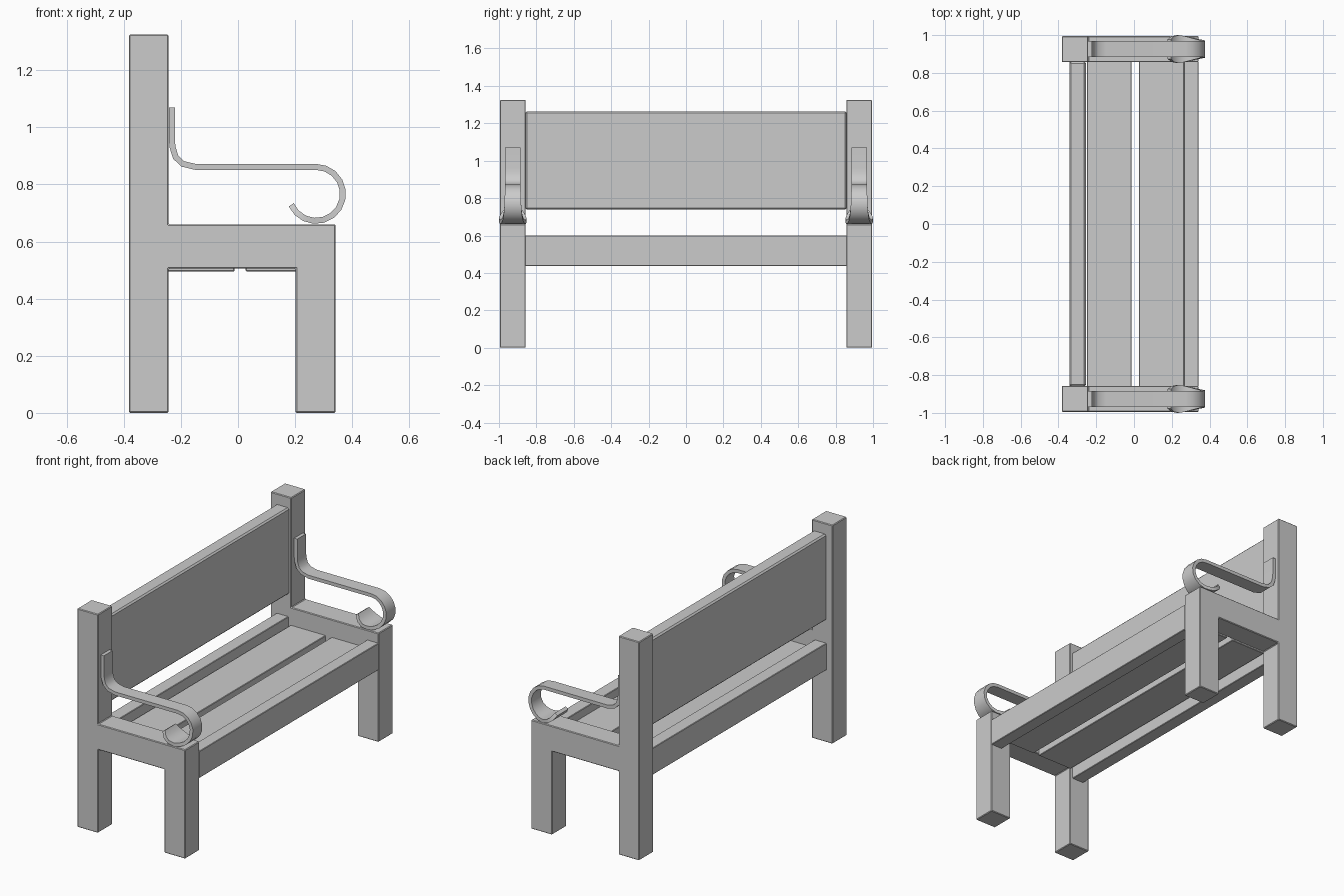
import bpy, bmesh
from math import sin, cos, radians
from mathutils import Vector

if "Cube" in bpy.data.objects:
    bpy.data.objects.remove(bpy.data.objects["Cube"])


def make_object(name, bm, bevel=0.0):
    bmesh.ops.recalc_face_normals(bm, faces=bm.faces)
    mesh = bpy.data.meshes.new(name)
    bm.to_mesh(mesh)
    bm.free()
    obj = bpy.data.objects.new(name, mesh)
    bpy.context.collection.objects.link(obj)
    if bevel:
        mod = obj.modifiers.new("edge_bevel", 'BEVEL')
        mod.width = bevel
        mod.segments = 1
    return obj


def box(name, x, y, z, bevel=0.003):
    bm = bmesh.new()
    bmesh.ops.create_cube(bm, size=1)
    for v in bm.verts:
        v.co = [(r[0] + r[1]) / 2 + c * (r[1] - r[0]) for r, c in zip((x, y, z), v.co)]
    return make_object(name, bm, bevel)


def end_frame(name, side):
    # post, rail and front leg cut as one profile
    pts = [(-.382, 0), (-.243, 0), (-.243, .505), (.202, .505), (.202, 0),
           (.342, 0), (.342, .66), (-.243, .66), (-.243, 1.325), (-.382, 1.325)]
    bm = bmesh.new()
    face = bm.faces.new([bm.verts.new((x, side * .857, z)) for x, z in pts])
    ext = bmesh.ops.extrude_face_region(bm, geom=[face])
    verts = [v for v in ext["geom"] if isinstance(v, bmesh.types.BMVert)]
    bmesh.ops.translate(bm, verts=verts, vec=(0, side * .138, 0))
    return make_object(name, bm, 0.004)


def armrest(name, side):
    # centreline with half widths: post tab, bend, straight bar, flared curl
    path = [(-.232, 1.07, .042), (-.232, .96, .042), (-.229, .93, .042),
            (-.218, .895, .042), (-.193, .872, .042), (-.147, .861, .042)]
    half = [.042, .042, .042, .043, .044, .046, .049, .054, .061, .069, .074, .068, .052]
    for i, w in enumerate(half):
        a = radians(90 - 246 * i / (len(half) - 1))
        path.append((.273 + .0945 * cos(a), .767 + .0945 * sin(a), w))
    bm = bmesh.new()
    rings = []
    for i, (x, z, w) in enumerate(path):
        p, q = path[max(i - 1, 0)], path[min(i + 1, len(path) - 1)]
        d = Vector((q[0] - p[0], q[1] - p[1])).normalized()
        n = Vector((-d.y, d.x)) * .0105
        rings.append([bm.verts.new((x + s * n.x, side * .926 + t * w, z + s * n.y))
                      for s, t in ((1, -1), (1, 1), (-1, 1), (-1, -1))])
    for a, b in zip(rings, rings[1:]):
        for k in range(4):
            bm.faces.new((a[k], a[(k + 1) % 4], b[(k + 1) % 4], b[k]))
    bm.faces.new(rings[0])
    bm.faces.new(rings[-1])
    obj = make_object(name, bm)
    bpy.ops.object.select_all(action='DESELECT')
    obj.select_set(True)
    bpy.context.view_layer.objects.active = obj
    bpy.ops.object.shade_smooth_by_angle(angle=radians(40))


# end frames and scrolled armrests
for label, side in (("near", -1), ("far", 1)):
    end_frame("end_frame_" + label, side)
    armrest("armrest_" + label, side)

# backrest, long rails and seat slats
span = (-.86, .86)
box("backrest", (-.342, -.255), span, (.738, 1.263), 0.009)
box("back_rail", (-.342, -.262), span, (.437, .6))
box("front_rail", (.265, .342), span, (.437, .6))
box("seat_slat_back", (-.248, -.012), span, (.495, .552))
box("seat_slat_front", (.027, .265), span, (.495, .552))
